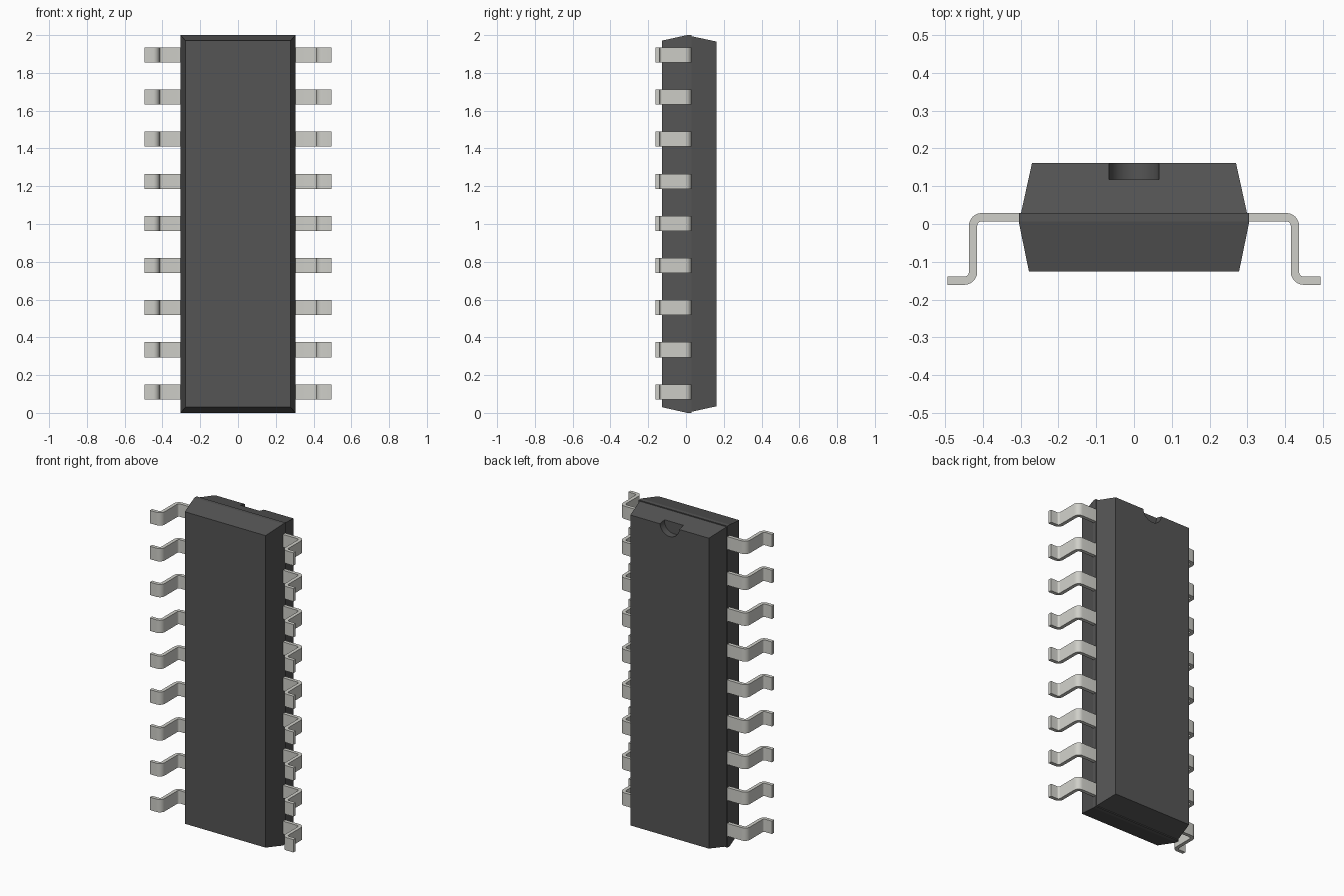
import bpy, bmesh, math

if "Cube" in bpy.data.objects:
    bpy.data.objects.remove(bpy.data.objects["Cube"])

def material(name, rgb):
    m = bpy.data.materials.new(name)
    m.diffuse_color = (*rgb, 1)
    m.use_nodes = True
    m.node_tree.nodes["Principled BSDF"].inputs["Base Color"].default_value = m.diffuse_color
    return m

PLASTIC = material("dark_plastic", (0.09, 0.09, 0.09))
METAL = material("lead_metal", (0.62, 0.62, 0.58))

def make_object(name, bm, mat):
    bmesh.ops.recalc_face_normals(bm, faces=bm.faces)
    me = bpy.data.meshes.new(name)
    bm.to_mesh(me)
    bm.free()
    me.materials.append(mat)
    ob = bpy.data.objects.new(name, me)
    bpy.context.collection.objects.link(ob)
    return ob

def shade(ob):
    bpy.ops.object.select_all(action='DESELECT')
    ob.select_set(True)
    bpy.context.view_layer.objects.active = ob
    bpy.ops.object.shade_smooth_by_angle(angle=math.radians(35))

def body_half(name, sections):
    """Stack of rectangles along y: (y, half width, z low, z high)."""
    bm = bmesh.new()
    rings = [[bm.verts.new((x, y, z)) for x, z in ((-w, lo), (w, lo), (w, hi), (-w, hi))]
             for y, w, lo, hi in sections]
    for a, b in zip(rings, rings[1:]):
        for i in range(4):
            j = (i + 1) % 4
            bm.faces.new((a[i], a[j], b[j], b[i]))
    bm.faces.new(rings[0])
    bm.faces.new(rings[-1])
    return make_object(name, bm, PLASTIC)

# Moulded body: front half with a narrow rim, slightly smaller back half
body_half("body_front", [(-0.126, 0.278, 0.03, 1.971), (0.006, 0.305, 0, 2), (0.029, 0.305, 0, 2)])
back = body_half("body_back", [(0.029, 0.299, 0.006, 1.994), (0.161, 0.27, 0.035, 1.966)])

# Round orientation notch at the top of the back face
bpy.ops.mesh.primitive_cylinder_add(vertices=48, radius=0.066, depth=0.1,
                                    location=(0, 0.168, 1.97), rotation=(math.pi / 2, 0, 0))
cutter = bpy.context.object
cutter.name = "notch_cutter"
cutter.hide_render = True
cutter.data.materials.append(PLASTIC)
mod = back.modifiers.new("notch", 'BOOLEAN')
mod.operation, mod.solver, mod.object = 'DIFFERENCE', 'EXACT', cutter
bpy.context.view_layer.objects.active = back
bpy.ops.object.modifier_apply(modifier="notch")
bpy.data.objects.remove(cutter)
shade(back)

# Lead profile: flat shoulder, bend, straight leg, bend, flat foot
T, R_IN, R_OUT, STEPS = 0.022, 0.012, 0.034, 6

def arc(cx, cy, r, a0, a1):
    angles = [math.radians(a0 + (a1 - a0) * i / STEPS) for i in range(STEPS + 1)]
    return [(cx + r * math.cos(a), cy + r * math.sin(a)) for a in angles]

TOP, BOT, LEG = 0.029, -0.161, 0.437
ux, uy = LEG - R_OUT, TOP - R_OUT
lx, ly = LEG + R_IN, BOT + R_OUT
outer = [(0.295, TOP)] + arc(ux, uy, R_OUT, 90, 0) + arc(lx, ly, R_IN, 180, 270) + [(0.494, BOT + T)]
inner = [(0.295, TOP - T)] + arc(ux, uy, R_IN, 90, 0) + arc(lx, ly, R_OUT, 180, 270) + [(0.494, BOT)]

def lead(name, side, z, half=0.04):
    bm = bmesh.new()
    rings = [[bm.verts.new((side * p[0], p[1], z + dz))
              for p, dz in ((o, -half), (o, half), (i, half), (i, -half))]
             for o, i in zip(outer, inner)]
    for a, b in zip(rings, rings[1:]):
        for i in range(4):
            j = (i + 1) % 4
            bm.faces.new((a[i], a[j], b[j], b[i]))
    bm.faces.new(rings[0])
    bm.faces.new(rings[-1])
    shade(make_object(name, bm, METAL))

# Nine leads on each side
for n in range(9):
    for label, side in (("left", -1), ("right", 1)):
        lead(f"lead_{label}_{n + 1}", side, 0.111 + 0.223 * n)
